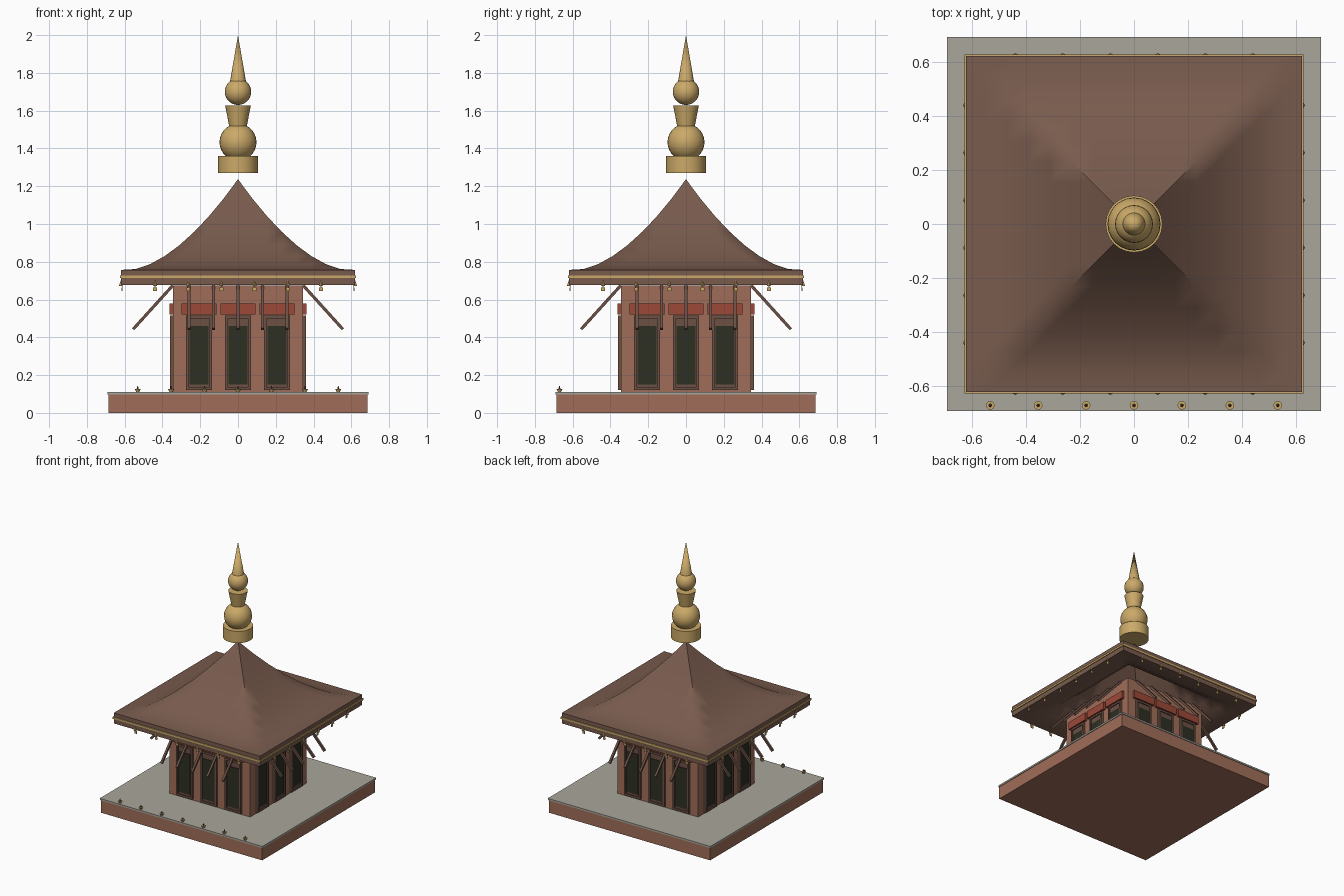
import bpy, bmesh, math
from mathutils import Matrix, Vector

cube = bpy.data.objects.get("Cube")
if cube:
    bpy.data.objects.remove(cube, do_unlink=True)


def material(name, rgb):
    m = bpy.data.materials.new(name)
    m.use_nodes = True
    m.diffuse_color = (*rgb, 1)
    m.node_tree.nodes["Principled BSDF"].inputs["Base Color"].default_value = (*rgb, 1)
    return m


BRICK = material("brick", (0.35, 0.155, 0.1))
STONE = material("stone", (0.4, 0.38, 0.33))
ROOF = material("roof_brown", (0.19, 0.105, 0.075))
WOOD = material("wood", (0.15, 0.082, 0.06))
GOLD = material("gold", (0.6, 0.4, 0.14))
RED = material("red_cloth", (0.33, 0.065, 0.04))
DARK = material("dark_opening", (0.026, 0.028, 0.016))


def finish(bm, name, mat, smooth=None):
    bmesh.ops.recalc_face_normals(bm, faces=bm.faces)
    me = bpy.data.meshes.new(name)
    bm.to_mesh(me)
    bm.free()
    me.materials.append(mat)
    ob = bpy.data.objects.new(name, me)
    bpy.context.collection.objects.link(ob)
    if smooth:
        bpy.ops.object.select_all(action="DESELECT")
        ob.select_set(True)
        bpy.context.view_layer.objects.active = ob
        bpy.ops.object.shade_smooth_by_angle(angle=math.radians(smooth))
    return ob


def add_box(bm, lo, hi, turn=Matrix()):
    lo, hi = Vector(lo), Vector(hi)
    size = Matrix.Diagonal((*(hi - lo), 1))
    bmesh.ops.create_cube(bm, size=1, matrix=turn @ Matrix.Translation((lo + hi) / 2) @ size)


def add_cone(bm, r1, r2, z1, z2, at=Matrix(), segments=24):
    bmesh.ops.create_cone(bm, cap_ends=True, segments=segments, radius1=r1, radius2=r2,
                          depth=z2 - z1, matrix=at @ Matrix.Translation((0, 0, (z1 + z2) / 2)))


def block(name, mat, half, z1, z2):
    bm = bmesh.new()
    add_box(bm, (-half, -half, z1), (half, half, z2))
    return finish(bm, name, mat)


# Plinth and walls
block("plinth", BRICK, 0.685, 0, 0.097)
block("plinth_slab", STONE, 0.69, 0.097, 0.11)
block("walls", BRICK, 0.343, 0.11, 0.675)

# Parts repeated on the four sides, defined on the front side
SIDES = [Matrix.Rotation(i * math.pi / 2, 4, "Z") for i in range(4)]
WALL = -0.34
frames, panels, cloths, struts, trim, bells = [bmesh.new() for _ in range(6)]
for side in SIDES:
    for x in (-0.206, 0, 0.206):
        # Door surround: backing plus raised jambs, lintel and sill
        add_box(frames, (x - 0.066, WALL - 0.012, 0.12), (x + 0.066, WALL, 0.515), side)
        for s in (-1, 1):
            a, b = sorted((x + s * 0.068, x + s * 0.054))
            add_box(frames, (a, WALL - 0.02, 0.12), (b, WALL, 0.515), side)
        add_box(frames, (x - 0.068, WALL - 0.02, 0.5), (x + 0.068, WALL, 0.515), side)
        add_box(frames, (x - 0.068, WALL - 0.02, 0.12), (x + 0.068, WALL, 0.135), side)
        add_box(panels, (x - 0.05, WALL - 0.016, 0.15), (x + 0.05, WALL, 0.46), side)
        add_box(cloths, (x - 0.093, WALL - 0.022, 0.522), (x + 0.093, WALL, 0.58), side)
    # Slanted roof struts
    top, foot = Vector((0, -0.345, 0.675)), Vector((0, -0.555, 0.443))
    tilt = (top - foot).to_track_quat("Z", "X").to_matrix().to_4x4()
    length = (top - foot).length
    for i in range(-2, 3):
        place = side @ Matrix.Translation(foot + Vector((i * 0.13, 0, 0))) @ tilt
        add_box(struts, (-0.008, -0.008, 0), (0.008, 0.008, length), place)
    # Gilt eave rail and hanging bells
    add_box(trim, (-0.626, -0.626, 0.713), (0.626, -0.612, 0.727), side)
    for i in range(6):
        x = (i - 2.5) * 0.1755
        add_cone(bells, 0.011, 0, 0.672, 0.702, side @ Matrix.Translation((x, -0.62, 0)), 8)
        add_box(bells, (x - 0.01, -0.616, 0.645), (x + 0.01, -0.611, 0.664), side)
        add_box(bells, (x - 0.002, -0.615, 0.66), (x + 0.002, -0.612, 0.675), side)
finish(frames, "door_frames", WOOD)
finish(panels, "door_openings", DARK)
finish(cloths, "red_valances", RED)
finish(struts, "roof_struts", WOOD)
finish(trim, "eave_rail", GOLD)
finish(bells, "eave_bells", GOLD)

# Sweeping concave roof with a thick eave
HALF, STEPS = 0.62, 16
bm = bmesh.new()
bmesh.ops.create_grid(bm, x_segments=STEPS, y_segments=STEPS, size=HALF)
for v in bm.verts:
    r = max(abs(v.co.x), abs(v.co.y))
    v.co.z = 0.757 + 0.48 * max(0, 1 - r / 0.58) ** 1.7
# Split quads crossing the diagonals along the ridge lines
for f in list(bm.faces):
    c = f.calc_center_median()
    if abs(abs(c.x) - abs(c.y)) < 0.001:
        ends = [v for v in f.verts if abs(abs(v.co.x) - abs(v.co.y)) < 0.001]
        bmesh.utils.face_split(f, ends[0], ends[1])
# Lower skin and eave sides
skin = bmesh.ops.extrude_face_region(bm, geom=bm.faces[:], use_keep_orig=True)
for v in skin["geom"]:
    if isinstance(v, bmesh.types.BMVert):
        v.co.z -= 0.08
finish(bm, "roof", ROOF, 60)

# Finial stack
bm = bmesh.new()
add_cone(bm, 0.105, 0.105, 1.27, 1.36)
add_cone(bm, 0.046, 0.068, 1.515, 1.627)
add_cone(bm, 0.043, 0, 1.75, 2.0, segments=16)
for r, z in ((0.098, 1.433), (0.07, 1.7)):
    bmesh.ops.create_uvsphere(bm, u_segments=24, v_segments=14, radius=r,
                              matrix=Matrix.Translation((0, 0, z)))
finish(bm, "finial", GOLD, 35)

# Row of small lamps along the front edge
bowls, wicks = bmesh.new(), bmesh.new()
for i in range(-3, 4):
    at = Matrix.Translation((i * 0.177, -0.67, 0))
    add_cone(bowls, 0.008, 0.016, 0.11, 0.126, at, 12)
    add_cone(wicks, 0.006, 0.002, 0.126, 0.142, at, 8)
finish(bowls, "lamp_bowls", GOLD, 35)
finish(wicks, "lamp_wicks", WOOD)
